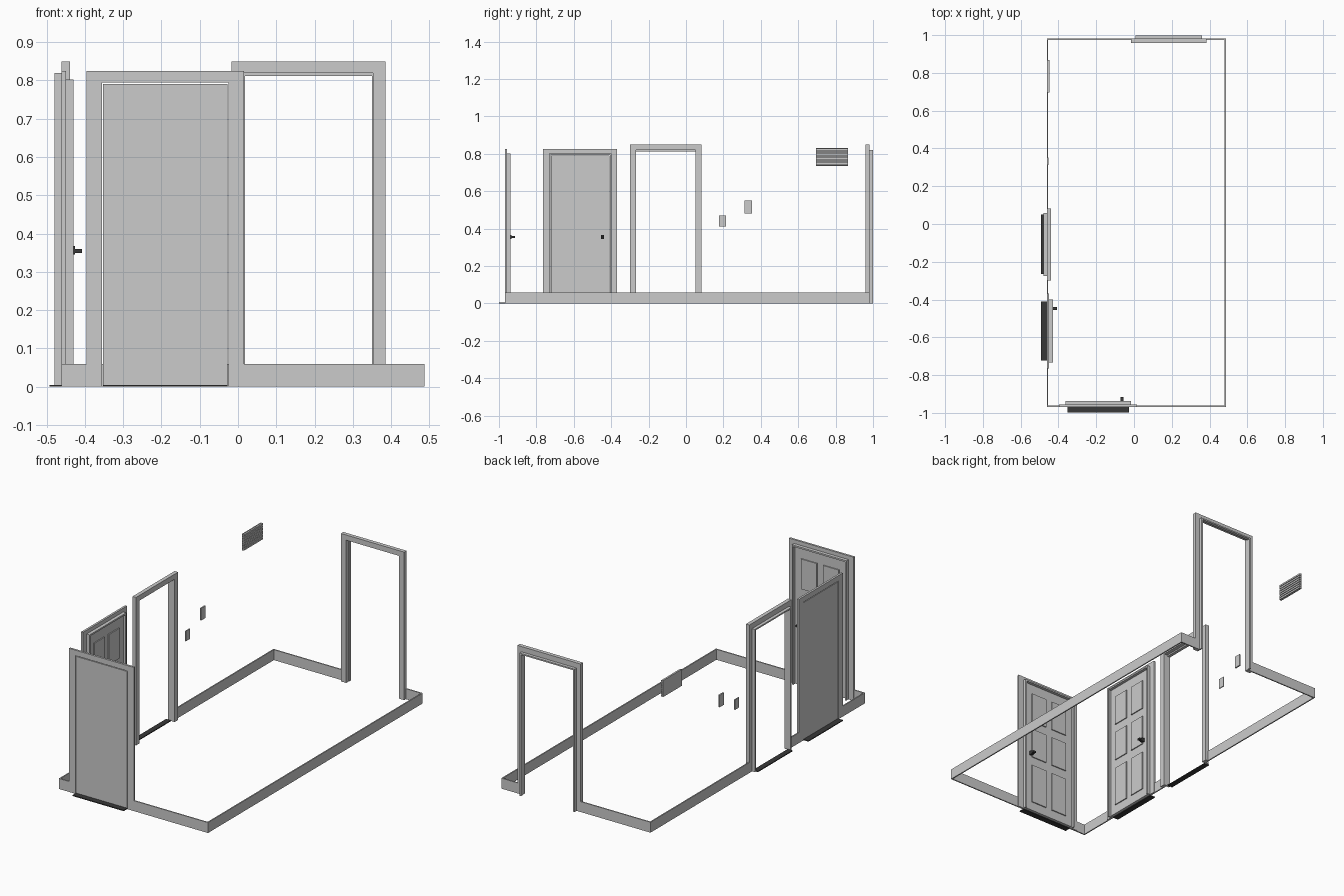
import bpy, bmesh
from mathutils import Vector

if "Cube" in bpy.data.objects:
    bpy.data.objects.remove(bpy.data.objects["Cube"])

# Wall frames: u runs along the wall, d is depth into the room from the wall plane
WALLS = {
    'front': lambda u, d, z: (u, -0.968 + d, z),
    'back': lambda u, d, z: (u, 0.981 - d, z),
    'left': lambda u, d, z: (-0.461 + d, u, z),
    'right': lambda u, d, z: (0.487 - d, u, z),
}

def material(name, rgb):
    m = bpy.data.materials.new(name)
    m.diffuse_color = (*rgb, 1)
    m.use_nodes = True
    m.node_tree.nodes["Principled BSDF"].inputs["Base Color"].default_value = m.diffuse_color
    return m

DARK = material("dark_metal", (0.04, 0.04, 0.04))

def prisms(name, wall, items, mat=None):
    """Each item is (outline of (u, z) points, d0, d1), extruded along depth."""
    bm = bmesh.new()
    for pts, d0, d1 in items:
        part = bmesh.new()
        f = part.faces.new([part.verts.new(WALLS[wall](u, d0, z)) for u, z in pts])
        ext = bmesh.ops.extrude_face_region(part, geom=[f], use_keep_orig=True)
        off = Vector(WALLS[wall](0, d1, 0)) - Vector(WALLS[wall](0, d0, 0))
        verts = [v for v in ext['geom'] if isinstance(v, bmesh.types.BMVert)]
        bmesh.ops.translate(part, vec=off, verts=verts)
        bmesh.ops.recalc_face_normals(part, faces=part.faces)
        tmp = bpy.data.meshes.new("tmp")
        part.to_mesh(tmp)
        part.free()
        bm.from_mesh(tmp)
        bpy.data.meshes.remove(tmp)
    me = bpy.data.meshes.new(name)
    bm.to_mesh(me)
    bm.free()
    ob = bpy.data.objects.new(name, me)
    bpy.context.collection.objects.link(ob)
    if mat:
        me.materials.append(mat)
    return ob

def rect(u0, u1, z0, z1):
    return [(u0, z0), (u1, z0), (u1, z1), (u0, z1)]

def arch(c, inner, outer, zin, zout):
    """Upside-down U outline around an opening."""
    return [(c - outer, 0), (c - outer, zout), (c + outer, zout), (c + outer, 0),
            (c + inner, 0), (c + inner, zin), (c - inner, zin), (c - inner, 0)]

def door(tag, wall, c, s, knob_u):
    # Casing, stop and threshold
    prisms(tag + "_casing", wall, [(arch(c, .165 * s, .206 * s, .794, .825), 0, .012)])
    prisms(tag + "_stop", wall, [(arch(c, .165 * s, .173 * s, .794, .803), .003, .031)])
    prisms(tag + "_threshold", wall, [(rect(c - .163 * s, c + .163 * s, 0, .005), -.031, .003)], DARK)
    # Leaf with six raised panels on the room side
    leaf = [(rect(c - .163 * s, c + .163 * s, .004, .79), .001, .019)]
    for z0, z1 in ((.055, .285), (.337, .51), (.56, .733)):
        for k in (-1, 1):
            a, b = sorted((c + k * .02 * s, c + k * .12 * s))
            leaf.append((rect(a, b, z0, z1), .019, .025))
    prisms(tag + "_leaf", wall, leaf)
    # Knob on a small plate
    prisms(tag + "_knob", wall, [
        (rect(knob_u - .008, knob_u + .008, .345, .367), .019, .035),
        (rect(knob_u - .008, knob_u + .008, .349, .36), .035, .053)], DARK)

def passage(tag, wall, c, inner, outer):
    prisms(tag + "_casing", wall, [(arch(c, inner, outer, .82, .85), 0, .022)])
    prisms(tag + "_jamb", wall, [(arch(c, inner - .002, inner + .007, .812, .82), -.018, 0)])

door("front_door", 'front', -.190, 1.0, -.063)
door("side_door", 'left', -.566, .963, -.447)
passage("side_passage", 'left', -.108, .16, .191)
passage("back_passage", 'back', .184, .168, .201)
prisms("side_passage_threshold", 'left', [(rect(-.265, .05, 0, .005), -.031, 0)], DARK)

# Skirting boards, broken at each opening
T, H = .007, .06
skirting = {
    'front': [(-.461, -.396), (.016, .487)],
    'back': [(-.461, -.017), (.385, .487)],
    'left': [(-.968, -.764), (-.368, -.299), (.083, .981)],
    'right': [(-.968, .981)],
}
for wall, spans in skirting.items():
    prisms("skirting_" + wall, wall, [(rect(a, b, 0, H), 0, T) for a, b in spans])

# Wall plates
prisms("switch_plate_low", 'left', [(rect(.176, .214, .412, .47), 0, .006)])
prisms("switch_plate_high", 'left', [(rect(.313, .353, .48, .55), 0, .008)])

# Vent grille with horizontal slats on a back plate
y0, y1, z0, z1 = .695, .867, .735, .83
vent = [(rect(y0, y1, z0, z1), 0, .004)]
n = 7
pitch = (z1 - z0) / n
for i in range(n):
    z = z0 + i * pitch
    vent.append((rect(y0, y1, z + .002, z + pitch - .002), .004, .013))
prisms("vent_grille", 'left', vent)
